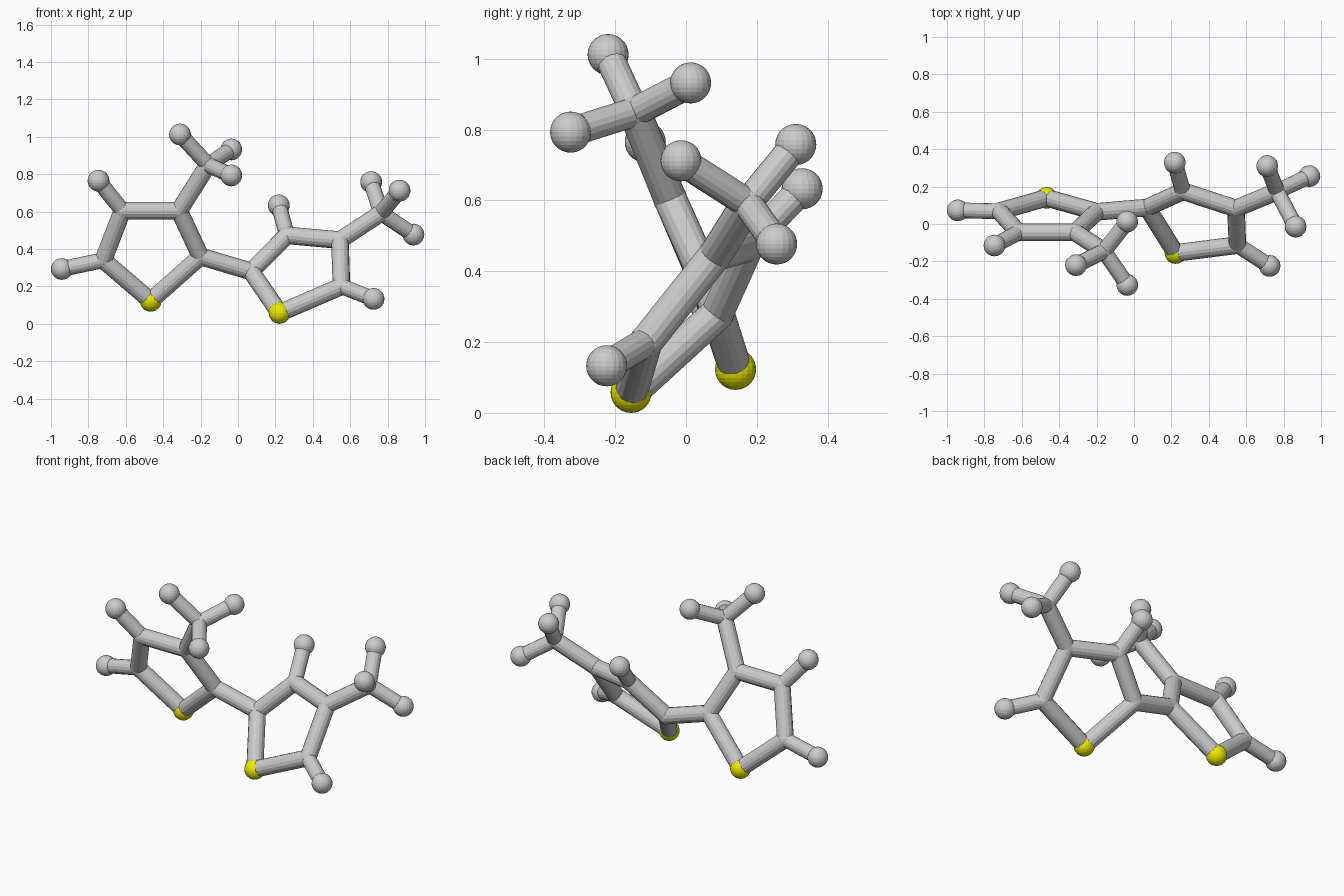
import bpy, bmesh
from mathutils import Vector, Matrix

if "Cube" in bpy.data.objects:
    bpy.data.objects.remove(bpy.data.objects["Cube"])

BALL, JOINT, BOND, THIN = 0.058, 0.048, 0.047, 0.042

yellow = bpy.data.materials.new("yellow")
yellow.diffuse_color = (0.85, 0.82, 0.0, 1)
yellow.use_nodes = True
yellow.node_tree.nodes["Principled BSDF"].inputs["Base Color"].default_value = yellow.diffuse_color


def make(name, bm, mat=None):
    me = bpy.data.meshes.new(name)
    bm.to_mesh(me)
    bm.free()
    ob = bpy.data.objects.new(name, me)
    bpy.context.collection.objects.link(ob)
    if mat:
        me.materials.append(mat)


def ball(name, p, r, mat=None):
    bm = bmesh.new()
    bmesh.ops.create_uvsphere(bm, u_segments=20, v_segments=14, radius=r,
                              matrix=Matrix.Translation(p))
    make(name, bm, mat)


def rod(name, a, b, r):
    a, b = Vector(a), Vector(b)
    d = b - a
    m = Matrix.Translation((a + b) / 2) @ d.to_track_quat('Z', 'Y').to_matrix().to_4x4()
    bm = bmesh.new()
    bmesh.ops.create_cone(bm, cap_ends=True, segments=16, radius1=r, radius2=r,
                          depth=d.length, matrix=m)
    make(name, bm)


# Each half: ring points (yellow corner first), branch point, and end balls
# with the index of the point they hang from (5 = branch point)
halves = {
    "left": dict(
        ring=[(-0.467, 0.14, 0.123), (-0.2, 0.065, 0.36), (-0.315, -0.045, 0.605),
              (-0.618, -0.045, 0.605), (-0.72, 0.068, 0.34)],
        branch=(-0.16, -0.145, 0.85), root=2,
        ends=[(3, (-0.746, -0.115, 0.765)), (4, (-0.942, 0.073, 0.293)),
              (5, (-0.31, -0.22, 1.012)), (5, (-0.036, 0.013, 0.932)),
              (5, (-0.036, -0.326, 0.793))]),
    "right": dict(
        ring=[(0.222, -0.155, 0.058), (0.07, 0.088, 0.28), (0.262, 0.175, 0.473),
              (0.545, 0.083, 0.447), (0.553, -0.113, 0.2)],
        branch=(0.765, 0.174, 0.592), root=3,
        ends=[(2, (0.218, 0.328, 0.633)), (4, (0.725, -0.224, 0.133)),
              (5, (0.712, 0.31, 0.758)), (5, (0.864, -0.014, 0.712)),
              (5, (0.938, 0.256, 0.477))]),
}

for side, h in halves.items():
    pts = h["ring"] + [h["branch"]]
    # Ring corners and ring rods
    ball(f"{side}_yellow_ball", pts[0], BALL, yellow)
    for i in range(1, 6):
        ball(f"{side}_joint_{i}", pts[i], JOINT)
    for i in range(5):
        rod(f"{side}_ring_rod_{i}", pts[i], pts[(i + 1) % 5], BOND)
    # Three-way branch and the outer balls
    rod(f"{side}_branch_rod", pts[h["root"]], pts[5], BOND)
    for k, (i, p) in enumerate(h["ends"]):
        rod(f"{side}_end_rod_{k}", pts[i], p, THIN)
        ball(f"{side}_end_ball_{k}", p, BALL)

# Rod joining the two rings
rod("bridge_rod", halves["left"]["ring"][1], halves["right"]["ring"][1], BOND)
